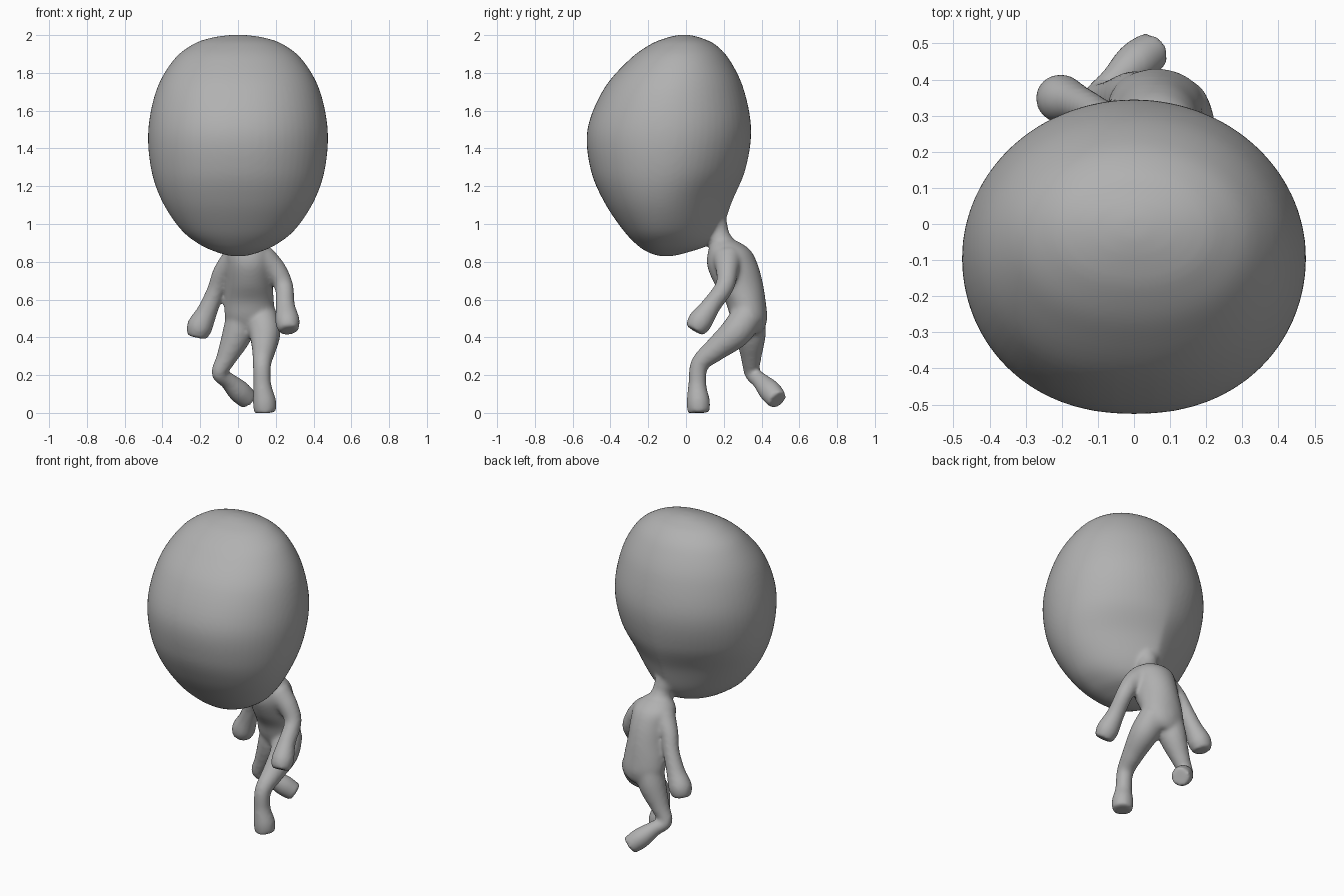
import bpy
import bmesh
import math
from mathutils import Vector

cube = bpy.data.objects.get("Cube")
if cube:
    bpy.data.objects.remove(cube, do_unlink=True)

SIDES = 64
TURN = [2 * math.pi * i / SIDES for i in range(SIDES)]

skin = bpy.data.materials.new("plain grey skin")
skin.use_nodes = True
GREY = (0.44, 0.44, 0.44, 1)
skin.diffuse_color = GREY
skin.node_tree.nodes["Principled BSDF"].inputs["Base Color"].default_value = GREY


def refine(rows, steps=6):
    """Pass a smooth spline through rows of numbers."""
    out = []
    last = len(rows) - 1
    for i in range(last):
        quad = list(zip(rows[max(i - 1, 0)], rows[i], rows[i + 1], rows[min(i + 2, last)]))
        for s in range(steps):
            t = s / steps
            out.append([b + 0.5 * t * (c - a + t * (2 * a - 5 * b + 4 * c - d
                        + t * (3 * (b - c) + d - a))) for a, b, c, d in quad])
    return out + [list(rows[-1])]


def loft(bm, rings):
    """Skin closed rings of points and cap both ends."""
    loops = [[bm.verts.new(p) for p in ring] for ring in rings]
    for lower, upper in zip(loops, loops[1:]):
        for i in range(SIDES):
            j = (i + 1) % SIDES
            bm.faces.new((lower[i], lower[j], upper[j], upper[i]))
    bm.faces.new(loops[0][::-1])
    bm.faces.new(loops[-1])


def limb(bm, rows):
    """Round tube through rows of x, y, z, radius."""
    rows = refine(rows)
    centres = [Vector(r[:3]) for r in rows]
    rings = []
    side = Vector((1, 0, 0))
    for i, (c, row) in enumerate(zip(centres, rows)):
        along = (centres[min(i + 1, len(rows) - 1)] - centres[max(i - 1, 0)]).normalized()
        side = (side - along * side.dot(along)).normalized()
        other = along.cross(side)
        rings.append([c + row[3] * (side * math.cos(a) + other * math.sin(a)) for a in TURN])
    loft(bm, rings)


def head(bm):
    """Egg rings: z, front y, back y, y of widest point, half width, back taper."""
    rows = [
        (0.830, -0.14, -0.07, -0.11, 0.04, 1.0),
        (0.85, -0.20, 0.01, -0.11, 0.11, 1.0),
        (0.89, -0.26, 0.12, -0.12, 0.20, 1.2),
        (0.97, -0.335, 0.19, -0.13, 0.302, 1.5),
        (1.12, -0.435, 0.245, -0.13, 0.402, 1.45),
        (1.29, -0.505, 0.315, -0.11, 0.46, 1.15),
        (1.50, -0.522, 0.345, -0.09, 0.475, 1.0),
        (1.715, -0.435, 0.305, -0.07, 0.43, 1.0),
        (1.87, -0.30, 0.23, -0.04, 0.34, 1.0),
        (1.95, -0.19, 0.155, -0.02, 0.24, 1.0),
        (1.985, -0.105, 0.08, -0.01, 0.145, 1.0),
        (2.001, -0.04, 0.02, -0.01, 0.04, 1.0),
    ]
    rings = []
    for z, front, back, mid, wide, taper in refine(rows):
        ring = []
        for a in TURN:
            c, s = math.cos(a), math.sin(a)
            # fuller in front, tapering toward the neck behind
            power = taper if s > 0 else 0.9
            x = math.copysign(wide * abs(c) ** power, c)
            ring.append((x, mid + s * (back - mid if s > 0 else mid - front), z))
        rings.append(ring)
    loft(bm, rings)


def torso(bm):
    """Oval rings: z, x, y, half width, half depth."""
    rows = [
        (0.42, 0.065, 0.345, 0.06, 0.05),
        (0.455, 0.065, 0.34, 0.11, 0.08),
        (0.51, 0.062, 0.332, 0.132, 0.098),
        (0.59, 0.06, 0.315, 0.13, 0.107),
        (0.68, 0.06, 0.28, 0.124, 0.128),
        (0.78, 0.06, 0.247, 0.125, 0.135),
        (0.86, 0.055, 0.23, 0.12, 0.112),
        (0.91, 0.05, 0.208, 0.07, 0.065),
    ]
    loft(bm, [[(x + w * math.cos(a), y + d * math.sin(a), z) for a in TURN]
              for z, x, y, w, d in refine(rows)])


bm = bmesh.new()
head(bm)
torso(bm)

# neck
limb(bm, [(0.05, 0.21, 0.84, 0.09), (0.045, 0.177, 0.93, 0.058),
          (0.03, 0.15, 1.0, 0.07), (0.01, 0.08, 1.12, 0.12)])
# left arm, swung forward
limb(bm, [(0.13, 0.22, 0.81, 0.08), (0.197, 0.218, 0.755, 0.06),
          (0.243, 0.205, 0.67, 0.05), (0.25, 0.135, 0.57, 0.051),
          (0.262, 0.075, 0.485, 0.065), (0.268, 0.045, 0.435, 0.052)])
# right arm, swung back
limb(bm, [(-0.02, 0.25, 0.81, 0.07), (-0.082, 0.285, 0.74, 0.053),
          (-0.117, 0.315, 0.65, 0.047), (-0.162, 0.335, 0.54, 0.054),
          (-0.203, 0.347, 0.455, 0.068), (-0.217, 0.352, 0.4, 0.052)])
# left leg, stepping forward
limb(bm, [(0.12, 0.33, 0.52, 0.085), (0.142, 0.262, 0.425, 0.083),
          (0.137, 0.155, 0.335, 0.063), (0.127, 0.073, 0.258, 0.049),
          (0.128, 0.06, 0.15, 0.048), (0.14, 0.065, 0.06, 0.062),
          (0.143, 0.067, 0.0, 0.058)])
# right leg, pushing off behind
limb(bm, [(0.025, 0.335, 0.54, 0.08), (-0.003, 0.343, 0.42, 0.08),
          (-0.062, 0.345, 0.29, 0.054), (-0.1, 0.35, 0.21, 0.041),
          (-0.053, 0.393, 0.17, 0.045), (0.005, 0.445, 0.115, 0.06),
          (0.057, 0.485, 0.067, 0.054)])

bmesh.ops.recalc_face_normals(bm, faces=bm.faces)
mesh = bpy.data.meshes.new("big_headed_figure")
bm.to_mesh(mesh)
bm.free()
mesh.materials.append(skin)
figure = bpy.data.objects.new("big_headed_figure", mesh)
bpy.context.collection.objects.link(figure)

# fuse the parts into one soft skin
fuse = figure.modifiers.new("fuse", "REMESH")
fuse.mode = "VOXEL"
fuse.voxel_size = 0.011
fuse.use_smooth_shade = True
soften = figure.modifiers.new("soften", "SMOOTH")
soften.factor = 0.5
soften.iterations = 10
